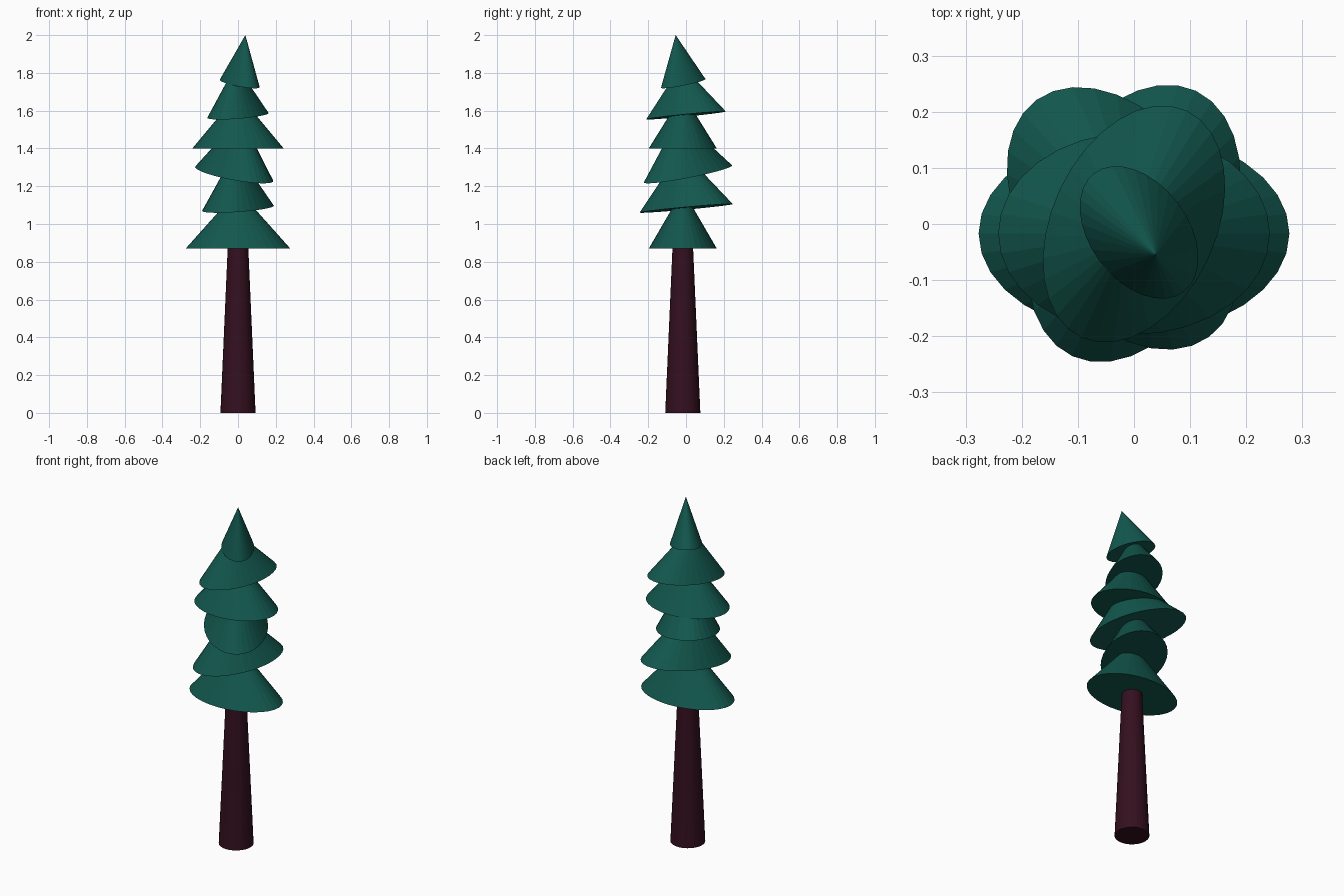
import bpy, bmesh
from math import radians
from mathutils import Matrix

if "Cube" in bpy.data.objects:
    bpy.data.objects.remove(bpy.data.objects["Cube"])


def material(name, rgb):
    m = bpy.data.materials.new(name)
    m.diffuse_color = (*rgb, 1)
    m.use_nodes = True
    m.node_tree.nodes["Principled BSDF"].inputs["Base Color"].default_value = m.diffuse_color
    return m


GREEN = material("needles", (0.006, 0.095, 0.075))
BROWN = material("bark", (0.034, 0.005, 0.013))


def cone(name, mat, base, a, b, height, top=0.0, lean_dir=0, lean=0):
    """Oval cone on its base centre, leaning by `lean` degrees towards `lean_dir`."""
    place = (Matrix.Translation(base)
             @ Matrix.Rotation(radians(lean_dir), 4, 'Z')
             @ Matrix.Rotation(radians(lean), 4, 'Y')
             @ Matrix.Diagonal((a, b, height, 1))
             @ Matrix.Translation((0, 0, 0.5)))
    bm = bmesh.new()
    bmesh.ops.create_cone(bm, cap_ends=True, segments=32, radius1=1,
                          radius2=top, depth=1, matrix=place)
    bmesh.ops.remove_doubles(bm, verts=bm.verts, dist=1e-5)
    bmesh.ops.recalc_face_normals(bm, faces=bm.faces)
    mesh = bpy.data.meshes.new(name)
    bm.to_mesh(mesh)
    bm.free()
    mesh.materials.append(mat)
    obj = bpy.data.objects.new(name, mesh)
    bpy.context.collection.objects.link(obj)


# Tapered trunk, its top hidden in the lowest tier
cone("trunk", BROWN, (0, -0.017, 0), 0.093, 0.093, 0.93, top=0.56)

# Foliage tiers, bottom to top: base centre, half axes, height, lean direction, lean
tiers = [
    ((0.000, -0.017, 0.870), 0.277, 0.180, 0.31, 0, 0),
    ((0.000, 0.001, 1.083), 0.262, 0.171, 0.31, -115, 5.2),
    ((-0.020, 0.010, 1.265), 0.266, 0.171, 0.31, -54, 10.8),
    ((0.000, -0.017, 1.400), 0.242, 0.180, 0.29, 0, 0),
    ((0.000, 0.000, 1.575), 0.224, 0.146, 0.27, -115, 5.6),
    ((0.009, -0.015, 1.744), 0.135, 0.087, 0.261, -53, 11),
]
for i, (base, a, b, h, direction, lean) in enumerate(tiers, 1):
    cone(f"foliage_tier_{i}", GREEN, base, a, b, h, lean_dir=direction, lean=lean)
